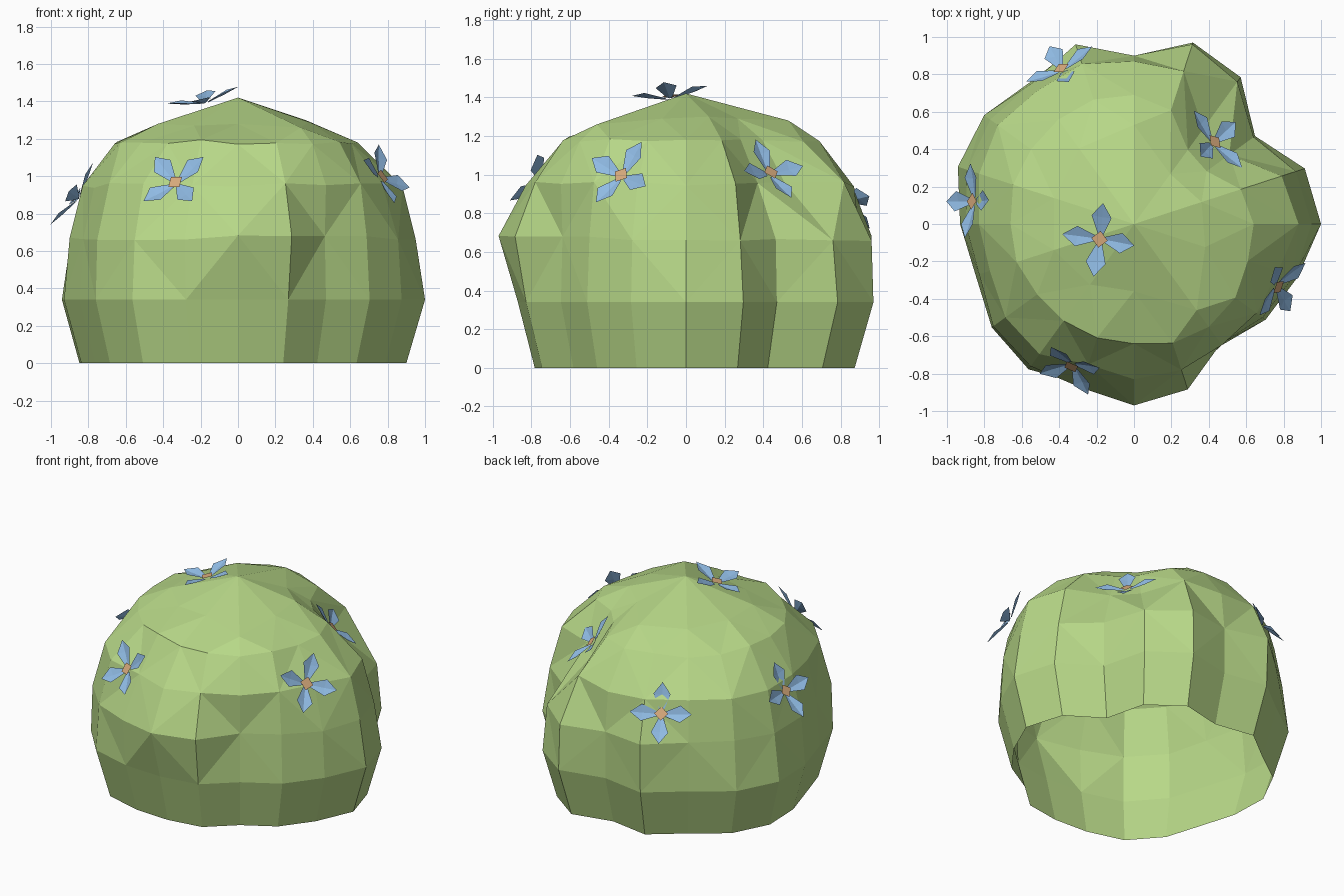
import bpy, bmesh, math, random
from mathutils import Vector
from mathutils.bvhtree import BVHTree

if "Cube" in bpy.data.objects:
    bpy.data.objects.remove(bpy.data.objects["Cube"])

random.seed(4)


def material(name, rgb):
    m = bpy.data.materials.new(name)
    m.diffuse_color = (*rgb, 1)
    m.use_nodes = True
    m.node_tree.nodes["Principled BSDF"].inputs["Base Color"].default_value = m.diffuse_color
    return m


LEAF = material("leaf green", (0.475, 0.685, 0.245))
PETAL = material("petal blue", (0.28, 0.50, 0.78))
CENTRE = material("flower orange", (0.68, 0.40, 0.20))


def finish(name, bm, mats):
    mesh = bpy.data.meshes.new(name)
    bm.to_mesh(mesh)
    bm.free()
    for m in mats:
        mesh.materials.append(m)
    ob = bpy.data.objects.new(name, mesh)
    bpy.context.collection.objects.link(ob)
    return ob


# Bush: lumpy rings (height, radius every 18 degrees from +x), open underneath
widest = [1.0, .96, .80, .97, 1.02, .90, 1.0, .94, .99, .99,
          .93, .89, .94, .96, .90, .87, .87, .80, .87, .92]
middle = [.95, .91, .79, .94, 1.01, .90, 1.01, .93, .95, .94,
          .90, .87, .93, .94, .92, .97, .93, .79, .85, .90]
upper = [.88, .83, .63, .63, .86, .87, .90, .88, .90, .87,
         .83, .81, .85, .86, .79, .83, .82, .80, .81, .81]
shoulder = [.64, .60, .48, .49, .64, .69, .70, .69, .68, .68,
            .66, .66, .64, .64, .64, .64, .67, .68, .67, .64]
N = len(widest)
rings = [(0, [r * .9 for r in widest]), (.34, widest), (.67, middle),
         (.95, upper), (1.18, shoulder)]

bm = bmesh.new()
rows = []
for i, (z, radii) in enumerate(rings):
    row = []
    for k, r in enumerate(radii):
        a = math.tau * k / N
        dz = random.uniform(-.015, .015) if i > 1 else 0
        row.append(bm.verts.new((r * math.cos(a), r * math.sin(a), z + dz)))
    rows.append(row)
for i, (lo, hi) in enumerate(zip(rows, rows[1:])):
    for k in range(N):
        j = (k + 1) % N
        if i == 0:
            bm.faces.new((lo[k], lo[j], hi[j], hi[k]))
        elif (k + i) % 2:
            bm.faces.new((lo[k], lo[j], hi[j]))
            bm.faces.new((lo[k], hi[j], hi[k]))
        else:
            bm.faces.new((lo[k], lo[j], hi[k]))
            bm.faces.new((lo[j], hi[j], hi[k]))

# Crown: half as many sides (radius, height) from 18 degrees, closing to a point
crown_points = [(.38, 1.30), (.33, 1.29), (.53, 1.28), (.50, 1.28), (.45, 1.28),
                (.45, 1.28), (.40, 1.27), (.36, 1.28), (.57, 1.26), (.40, 1.29)]
crown = []
for k, (r, z) in enumerate(crown_points):
    a = math.tau * (2 * k + 1) / N
    crown.append(bm.verts.new((r * math.cos(a), r * math.sin(a), z)))
tip = bm.verts.new((0, 0, 1.42))
last = rows[-1]
for k in range(N // 2):
    c, d = crown[k], crown[(k + 1) % (N // 2)]
    p, q, s = last[2 * k + 1], last[(2 * k + 2) % N], last[(2 * k + 3) % N]
    bm.faces.new((p, q, c))
    bm.faces.new((q, d, c))
    bm.faces.new((q, s, d))
    bm.faces.new((c, d, tip))
bm.normal_update()
tree = BVHTree.FromBMesh(bm)
finish("bush", bm, [LEAF])


# Flowers: four folded, blunt petals round a small centre
def flower(name, pos, normal, spin):
    p, n = Vector(pos), Vector(normal).normalized()
    hit, hit_n, _, _ = tree.find_nearest(p)
    gap = (p - hit).dot(hit_n)
    if gap < .008 or gap > .04:          # rest the flower on the leaves
        p = hit + hit_n * .008
    t = Vector((0, 0, 1)).cross(n).normalized()
    b = n.cross(t)
    fm = bmesh.new()

    def vert(angle, along, across, lift):
        u = t * math.cos(angle) + b * math.sin(angle)
        return fm.verts.new(p + u * along + n.cross(u) * across + n * lift)

    for k in range(4):
        a = math.radians(spin + 90 * k)
        root = vert(a, .02, 0, 0)
        end = vert(a, .20, 0, .045)
        rib = vert(a, .12, 0, .022)
        for side in (1, -1):
            foot = vert(a, .025, .015 * side, .006)
            edge = vert(a, .125, .055 * side, .038)
            for f in ((root, rib, edge, foot), (rib, end, edge)):
                fm.faces.new(f if side > 0 else f[::-1])
    ring = [vert(math.radians(spin + 45 * k), .045 if k % 2 == 0 else .032, 0, .018)
            for k in range(8)]
    fm.faces.new(ring).material_index = 1
    finish(name, fm, [PETAL, CENTRE])


flower("flower_top", (-.18, -.08, 1.39), (-.25, -.1, 1), 60)
flower("flower_front", (-.33, -.75, .96), (-.3, -.7, .5), 45)
flower("flower_left", (-.85, .12, .88), (-.8, .1, .55), 5)
flower("flower_right", (.76, -.33, .99), (.75, -.4, .5), 65)
flower("flower_back_right", (.42, .43, 1.0), (.6, .45, .65), 5)
flower("flower_back", (-.40, .85, .87), (-.4, .75, .55), 0)
